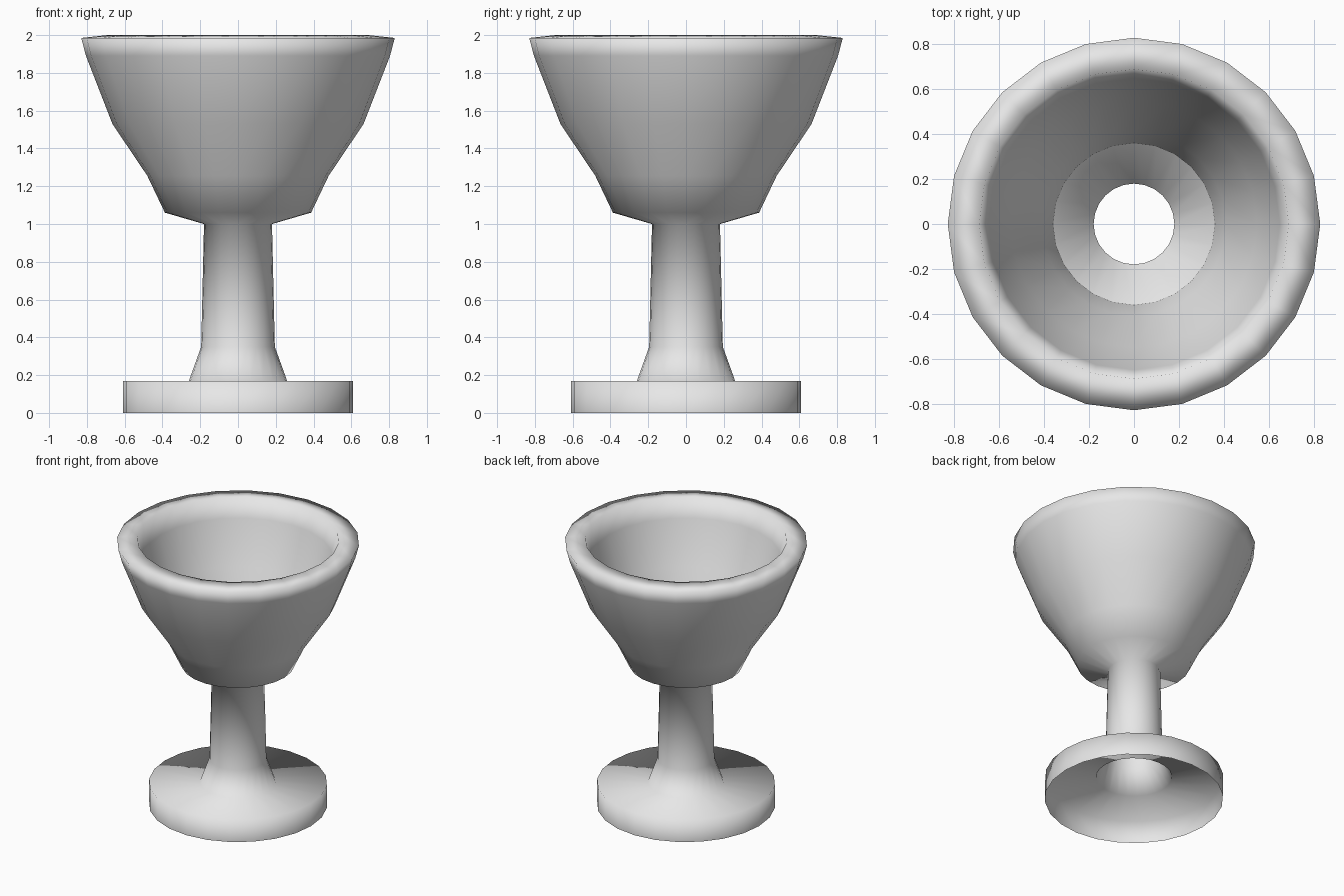
import bpy, bmesh, math

if "Cube" in bpy.data.objects:
    bpy.data.objects.remove(bpy.data.objects["Cube"])

SIDES = 24

# Radius / height profile of the thin turned shell, foot to inner bowl
profile = [
    (0.61, 0.0), (0.61, 0.17), (0.26, 0.17),              # hollow foot
    (0.195, 0.35), (0.18, 1.0),                           # open stem
    (0.387, 1.06), (0.48, 1.255), (0.665, 1.53),          # outer bowl
    (0.805, 1.89), (0.83, 1.985),
    (0.69, 2.0),                                          # lip
    (0.65, 1.86), (0.55, 1.54), (0.41, 1.25), (0.36, 1.06)  # inner bowl
]


def lathe(name, points, material):
    bm = bmesh.new()
    rings = []
    for r, z in points:
        rings.append([bm.verts.new((r * math.cos(2 * math.pi * i / SIDES),
                                    r * math.sin(2 * math.pi * i / SIDES), z))
                      for i in range(SIDES)])
    for a, b in zip(rings, rings[1:]):
        for i in range(SIDES):
            j = (i + 1) % SIDES
            face = bm.faces.new((a[i], a[j], b[j], b[i]))
            face.smooth = True
    mesh = bpy.data.meshes.new(name)
    bm.to_mesh(mesh)
    bm.free()
    mesh.materials.append(material)
    obj = bpy.data.objects.new(name, mesh)
    bpy.context.collection.objects.link(obj)
    return obj


grey = bpy.data.materials.new("light_grey")
grey.diffuse_color = (0.8, 0.8, 0.8, 1.0)
grey.use_nodes = True
grey.node_tree.nodes["Principled BSDF"].inputs["Base Color"].default_value = grey.diffuse_color

# Goblet: foot, stem and bowl in one continuous shell
lathe("goblet", profile, grey)
